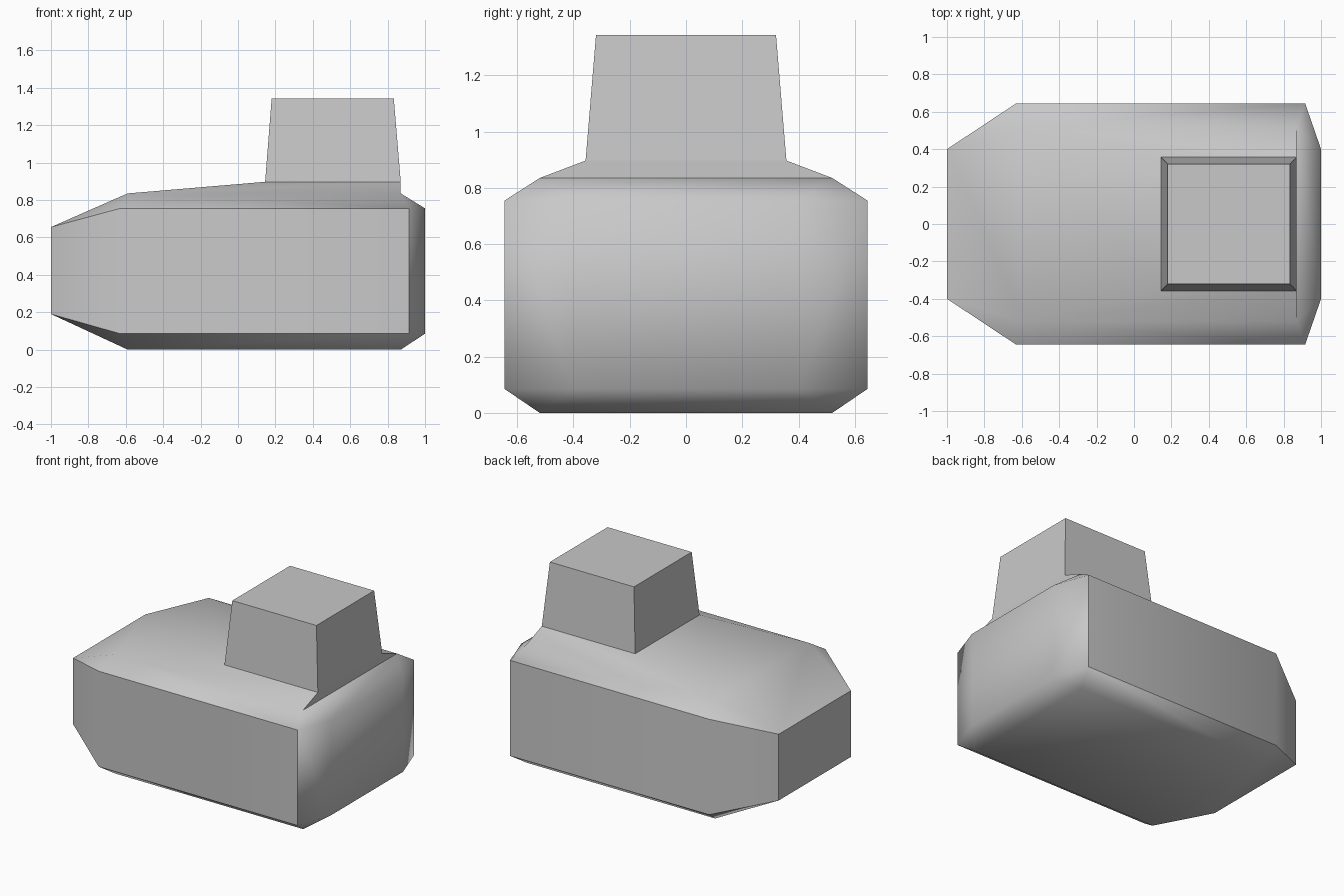
import bpy
import bmesh
import math

cube = bpy.data.objects.get("Cube")
if cube:
    bpy.data.objects.remove(cube, do_unlink=True)

# One grey for everything
grey = bpy.data.materials.new("plain grey")
grey.use_nodes = True
colour = (0.58, 0.58, 0.58, 1)
grey.diffuse_color = colour
grey.node_tree.nodes["Principled BSDF"].inputs["Base Color"].default_value = colour


def build(name, points, side_faces, cross_faces, is_sharp):
    """Mirror named half points over y; cross faces join the two halves."""
    bm = bmesh.new()
    left = {k: bm.verts.new((x, y, z)) for k, (x, y, z) in points.items()}
    right = {k: bm.verts.new((x, -y, z)) for k, (x, y, z) in points.items()}
    for names in side_faces:
        for half in (left, right):
            bm.faces.new([half[n] for n in names.split()])
    for names in cross_faces:
        a, b = names.split()
        bm.faces.new([left[a], left[b], right[b], right[a]])
    bmesh.ops.recalc_face_normals(bm, faces=bm.faces)
    for face in bm.faces:
        face.smooth = True
    for edge in bm.edges:
        edge.smooth = not is_sharp(edge)
    mesh = bpy.data.meshes.new(name)
    bm.to_mesh(mesh)
    bm.free()
    mesh.materials.append(grey)
    obj = bpy.data.objects.new(name, mesh)
    bpy.context.collection.objects.link(obj)
    return obj


def hull_sharp(edge):
    # The blunt end at +x stays soft across its upper and lower rims
    a, b = (v.co for v in edge.verts)
    if min(a.x, b.x) > 0.99:
        return False
    return edge.calc_face_angle(0) > math.radians(50)


# Hull: chamfered body, tapered at -x, with a deck rising to the tower
hull_points = {
    "nose_low": (-1, 0.4, 0.19), "nose_high": (-1, 0.4, 0.655),
    "keel_nose": (-0.59, 0.52, 0), "keel_tail": (0.87, 0.52, 0),
    "side_nose_low": (-0.63, 0.645, 0.085), "side_nose_high": (-0.63, 0.645, 0.755),
    "side_tail_low": (0.915, 0.645, 0.085), "side_tail_high": (0.915, 0.645, 0.755),
    "tail_low": (1, 0.4, 0.085), "tail_high": (1, 0.4, 0.755),
    "deck_nose": (-0.59, 0.52, 0.835), "deck_tail": (0.87, 0.52, 0.835),
    "rim_nose": (0.145, 0.357, 0.897), "rim_tail": (0.87, 0.357, 0.897),
}
hull_sides = [
    "side_nose_low side_tail_low side_tail_high side_nose_high",
    "deck_nose deck_tail side_tail_high side_nose_high",
    "keel_nose keel_tail side_tail_low side_nose_low",
    "nose_low nose_high side_nose_high side_nose_low",
    "tail_low tail_high side_tail_high side_tail_low",
    "nose_high deck_nose side_nose_high",
    "nose_low keel_nose side_nose_low",
    "tail_high deck_tail side_tail_high",
    "tail_low keel_tail side_tail_low",
    "deck_nose deck_tail rim_tail rim_nose",
]
hull_across = [
    "nose_low nose_high", "nose_high deck_nose", "deck_nose rim_nose",
    "rim_tail deck_tail", "deck_tail tail_high", "tail_high tail_low",
    "tail_low keel_tail", "keel_tail keel_nose", "keel_nose nose_low",
]
build("hull", hull_points, hull_sides, hull_across, hull_sharp)

# Tower: slightly tapered block with crisp edges
tower_points = {
    "base_nose": (0.145, 0.357, 0.897), "base_tail": (0.87, 0.357, 0.897),
    "top_nose": (0.18, 0.32, 1.343), "top_tail": (0.833, 0.32, 1.343),
}
build("tower", tower_points, ["base_nose base_tail top_tail top_nose"],
      ["base_nose top_nose", "top_nose top_tail", "top_tail base_tail"],
      lambda edge: True)
